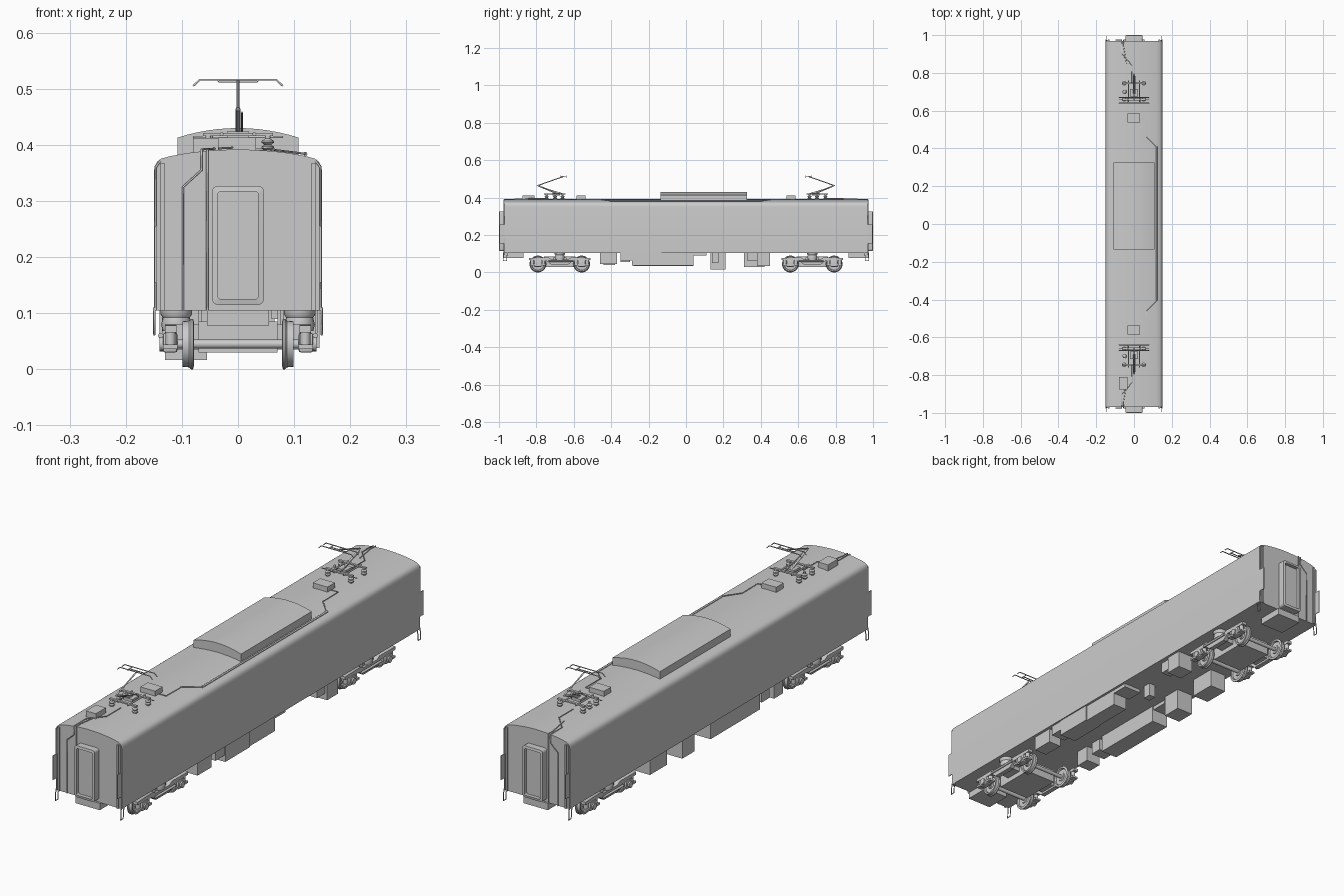
import bpy, bmesh, math
from mathutils import Matrix


def finish(name, bm, angle=35):
    bmesh.ops.recalc_face_normals(bm, faces=bm.faces)
    me = bpy.data.meshes.new(name)
    bm.to_mesh(me)
    bm.free()
    me.shade_smooth()
    me.set_sharp_from_angle(angle=math.radians(angle))
    ob = bpy.data.objects.new(name, me)
    bpy.context.collection.objects.link(ob)
    return ob


def box(name, x0, x1, y0, y1, z0, z1, bevel=0):
    bm = bmesh.new()
    bmesh.ops.create_cube(bm, size=1)
    for v in bm.verts:
        v.co = ((x0 + x1) / 2 + v.co.x * (x1 - x0), (y0 + y1) / 2 + v.co.y * (y1 - y0),
                (z0 + z1) / 2 + v.co.z * (z1 - z0))
    if bevel:
        bmesh.ops.bevel(bm, geom=bm.edges[:], offset=bevel, segments=2, affect='EDGES', profile=0.5)
    return finish(name, bm)


def prism(name, pts, a, b, axis='Y'):
    """Extrude a closed profile: (x, z) along y, or (y, z) along x."""
    bm = bmesh.new()
    place = (lambda p, t: (p[0], t, p[1])) if axis == 'Y' else (lambda p, t: (t, p[0], p[1]))
    r0 = [bm.verts.new(place(p, a)) for p in pts]
    r1 = [bm.verts.new(place(p, b)) for p in pts]
    n = len(pts)
    bm.faces.new(r0)
    bm.faces.new(r1)
    for i in range(n):
        bm.faces.new((r0[i], r0[(i + 1) % n], r1[(i + 1) % n], r1[i]))
    return finish(name, bm)


def lathe(name, prof, loc, axis='Z', n=24):
    """Revolve a closed (radius, height) profile."""
    bm = bmesh.new()
    vs = [bm.verts.new((r, 0, h)) for r, h in prof]
    es = [bm.edges.new((vs[i], vs[i + 1])) for i in range(len(vs) - 1)]
    bmesh.ops.spin(bm, geom=vs + es, cent=(0, 0, 0), axis=(0, 0, 1), angle=2 * math.pi,
                   steps=n, use_duplicate=False)
    bmesh.ops.remove_doubles(bm, verts=bm.verts, dist=1e-5)
    if axis == 'X':
        bm.transform(Matrix.Rotation(math.pi / 2, 4, 'Y'))
    bm.transform(Matrix.Translation(loc))
    return finish(name, bm)


def tube(name, pts, r=0.002):
    cu = bpy.data.curves.new(name, 'CURVE')
    cu.dimensions = '3D'
    cu.bevel_depth, cu.bevel_resolution, cu.use_fill_caps = r, 1, True
    sp = cu.splines.new('POLY')
    sp.points.add(len(pts) - 1)
    for p, c in zip(sp.points, pts):
        p.co = (*c, 1)
    tmp = bpy.data.objects.new(name, cu)
    me = bpy.data.meshes.new_from_object(tmp)
    bpy.data.objects.remove(tmp)
    bpy.context.collection.objects.link(bpy.data.objects.new(name, me))


def round_rect(w, z0, z1, r):
    pts = []
    for cx, cz, a0 in ((w - r, z1 - r, 0), (r - w, z1 - r, 90), (r - w, z0 + r, 180), (w - r, z0 + r, 270)):
        for k in range(5):
            a = math.radians(a0 + k * 22.5)
            pts.append((cx + r * math.cos(a), cz + r * math.sin(a)))
    return pts


# Body shell with rounded eaves and arched roof
half = [(0.15, 0.105), (0.15, 0.35), (0.1485, 0.362), (0.144, 0.37), (0.137, 0.3755),
        (0.12, 0.380), (0.09, 0.3855), (0.06, 0.389), (0.03, 0.391)]
prism("body_shell", half + [(0, 0.392)] + [(-x, z) for x, z in reversed(half)], -0.97, 0.97)

# Roof cooling unit with arched lid
arch = [(-0.108 + 0.018 * i, 0.43 - 0.017 * ((i - 6) / 6) ** 2) for i in range(13)]
prism("roof_cooling_unit", [(-0.108, 0.375)] + arch + [(0.108, 0.375)], -0.135, 0.325)
box("roof_front_box", -0.08, -0.035, -0.875, -0.81, 0.385, 0.412)
tube("roof_long_conduit", [(0.12, -0.405, 0.384), (0.12, 0.41, 0.384)], 0.004)

# Wheel profile across its width: tread outside, flange inside
WHEEL = [(0, -0.006), (0.016, -0.006), (0.018, -0.003), (0.034, -0.003), (0.036, -0.01), (0.045, -0.008),
         (0.045, -0.004), (0.0415, -0.001), (0.0405, 0.011), (0.034, 0.011), (0.032, 0.004),
         (0.016, 0.004), (0.014, 0.011), (0, 0.011)]
INSUL = [(0, 0), (0.007, 0), (0.007, 0.005), (0.011, 0.008), (0.011, 0.011), (0.006, 0.014),
         (0.011, 0.018), (0.011, 0.021), (0.005, 0.025), (0.005, 0.032), (0, 0.032)]

for s in (-1, 1):
    end = "front" if s < 0 else "rear"

    def ebox(name, x0, x1, y0, y1, z0, z1, bevel=0):
        box(f"{end}_{name}", x0, x1, min(s * y0, s * y1), max(s * y0, s * y1), z0, z1, bevel)

    def etube(name, pts, r=0.002):
        tube(f"{end}_{name}", [(x, s * y, z) for x, y, z in pts], r)

    # Gangway: raised ring with recessed door
    outer, inner = round_rect(0.046, 0.115, 0.327, 0.01), round_rect(0.036, 0.125, 0.317, 0.006)
    bm = bmesh.new()
    rings = [[bm.verts.new((x, s * y, z)) for x, z in p]
             for p, y in ((outer, 0.968), (outer, 0.998), (inner, 1.0), (inner, 0.985))]
    for a, b in zip(rings, rings[1:]):
        for i in range(len(a)):
            j = (i + 1) % len(a)
            bm.faces.new((a[i], a[j], b[j], b[i]))
    bm.faces.new(rings[-1])
    bm.faces.new(rings[0])
    finish(f"{end}_gangway", bm)

    # End fittings: coupler pocket, corner plates, posts, steps, drop pipes
    ebox("coupler_pocket", -0.055, 0.055, 0.87, 0.978, 0.078, 0.106)
    for m in (-1, 1):
        xs = sorted((m * 0.1455, m * 0.1485))
        ebox("corner_guard", *xs, 0.965, 0.996, 0.155, 0.255)
        xs = sorted((m * 0.131, m * 0.138))
        ebox("corner_post", *xs, 0.965, 0.977, 0.105, 0.368)
        etube("corner_rail", [(m * 0.147, 0.972, 0.105), (m * 0.147, 0.974, 0.36), (m * 0.138, 0.968, 0.372)])
        etube("step", [(m * 0.149, 0.955, 0.11), (m * 0.149, 0.96, 0.062), (m * 0.149, 0.976, 0.062),
                       (m * 0.149, 0.972, 0.11)], 0.0022)
    etube("bent_drop_pipe", [(-0.01, 0.75, 0.395), (-0.01, 0.84, 0.395), (-0.065, 0.9, 0.392), (-0.065, 0.973, 0.391),
                             (-0.065, 0.974, 0.355), (-0.098, 0.974, 0.325), (-0.098, 0.974, 0.105)])
    etube("straight_drop_pipe", [(-0.04, 0.85, 0.393), (-0.055, 0.94, 0.392), (-0.055, 0.973, 0.391),
                                 (-0.055, 0.974, 0.105)])

    # Roof box and conduit
    ebox("roof_box", -0.035, 0.032, 0.537, 0.585, 0.385, 0.412)
    etube("roof_conduit", [(0.03, 0.56, 0.392), (0.065, 0.56, 0.392), (0.065, 0.46, 0.391),
                           (0.12, 0.405, 0.384)])

    # Pantograph base and insulators
    for x in (-0.053, 0.053):
        for y in (0.66, 0.745):
            lathe(f"{end}_insulator", INSUL, (x, s * y, 0.386), n=14)
        etube("base_rail", [(x * 0.55, 0.645, 0.419), (x * 0.55, 0.76, 0.419)], 0.0035)
    lathe(f"{end}_arrester", INSUL, (-0.05, s * 0.7, 0.386), n=14)
    for y in (0.66, 0.745):
        ebox("base_cross_bar", -0.062, 0.062, y - 0.005, y + 0.005, 0.416, 0.421)
    ebox("base_drive", -0.02, 0.02, 0.675, 0.715, 0.412, 0.424)
    etube("base_rod", [(-0.08, 0.66, 0.414), (0.08, 0.66, 0.414)])

    # Pantograph arms and collector head
    etube("lower_arm", [(0, 0.685, 0.42), (0, 0.79, 0.464)], 0.0045)
    etube("control_rod", [(0.007, 0.66, 0.422), (0.007, 0.782, 0.458)], 0.0018)
    etube("upper_arm", [(0, 0.795, 0.464), (0, 0.655, 0.513)], 0.003)
    for y in (0.64, 0.67):
        etube("collector_strip", [(-0.08, y, 0.505), (-0.068, y, 0.516), (0.068, y, 0.516), (0.08, y, 0.505)], 0.002)
    for x in (-0.035, 0.035):
        etube("head_link", [(x, 0.64, 0.514), (x, 0.67, 0.514)], 0.0018)
    etube("head_bar", [(-0.035, 0.655, 0.513), (0.035, 0.655, 0.513)], 0.002)

    # Bogie: wheelsets, side frames, springs, centre block
    C = 0.675
    for y in (C - 0.117, C + 0.117):
        lathe(f"{end}_axle", [(0, -0.125), (0.008, -0.125), (0.008, 0.125), (0, 0.125)], (0, s * y, 0.045), 'X', 16)
        for m in (-1, 1):
            prof = [(r, m * h) for r, h in WHEEL]
            lathe(f"{end}_wheel", prof, (m * 0.088, s * y, 0.045), 'X', 32)
            xs = sorted((m * 0.108, m * 0.134))
            ebox("axle_box", *xs, y - 0.02, y + 0.02, 0.03, 0.065, 0.004)
            lathe(f"{end}_axle_cap", [(0, -0.004), (0.013, -0.004), (0.013, 0.004), (0, 0.004)],
                  (m * 0.136, s * y, 0.045), 'X', 16)
            for d in (-0.03, 0.03):
                lathe(f"{end}_axle_spring", [(0, 0), (0.009, 0), (0.009, 0.03), (0, 0.03)],
                      (m * 0.12, s * (y + d), 0.042), n=12)
            ebox("spring_seat", *xs, y - 0.042, y + 0.042, 0.036, 0.044)
    frame = [(-0.165, 0.078), (-0.165, 0.066), (-0.07, 0.062), (-0.045, 0.042), (0.045, 0.042),
             (0.07, 0.062), (0.165, 0.066), (0.165, 0.078), (0.06, 0.08), (0.045, 0.07),
             (-0.045, 0.07), (-0.06, 0.08)]
    for m in (-1, 1):
        prism(f"{end}_side_frame", [(s * (C + y), z) for y, z in frame], m * 0.11, m * 0.13, 'X')
        lathe(f"{end}_air_spring", [(0, 0), (0.024, 0), (0.027, 0.012), (0.024, 0.024), (0.028, 0.03),
                                    (0.028, 0.04), (0, 0.04)], (m * 0.11, s * C, 0.068), n=20)
        etube("damper", [(m * 0.138, C - 0.07, 0.06), (m * 0.138, C + 0.06, 0.06)], 0.005)
    ebox("bogie_centre_block", -0.07, 0.07, C - 0.085, C + 0.085, 0.03, 0.085)
    ebox("bogie_bolster", -0.12, 0.12, C - 0.035, C + 0.035, 0.05, 0.08)

# Underfloor equipment: x0, x1, y0, y1, bottom z
UNDER = {
    "reservoir_box": (0.08, 0.138, -0.46, -0.37, 0.045),
    "switch_box": (0.075, 0.142, -0.35, -0.29, 0.065),
    "converter_box": (0.07, 0.145, -0.29, -0.13, 0.038),
    "converter_box_rear": (0.075, 0.14, -0.13, 0.04, 0.038),
    "shallow_tray": (0.06, 0.14, 0.04, 0.11, 0.09),
    "junction_box": (0.035, 0.065, 0.14, 0.175, 0.05),
    "battery_box": (0.07, 0.14, 0.38, 0.45, 0.035),
    "battery_side_box": (0.085, 0.13, 0.33, 0.38, 0.06),
    "left_relay_box": (-0.135, -0.07, -0.44, -0.38, 0.04),
    "left_fuse_box": (-0.135, -0.07, -0.35, -0.3, 0.055),
    "left_inverter_box": (-0.14, -0.065, -0.28, 0.04, 0.035),
    "left_tray": (-0.13, -0.07, 0.04, 0.11, 0.09),
    "left_tank_box": (-0.13, -0.055, 0.13, 0.21, 0.017),
    "left_compressor_box": (-0.13, -0.055, 0.31, 0.42, 0.03),
}
for name, (x0, x1, y0, y1, z) in UNDER.items():
    box(name, x0, x1, y0, y1, z, 0.107)
